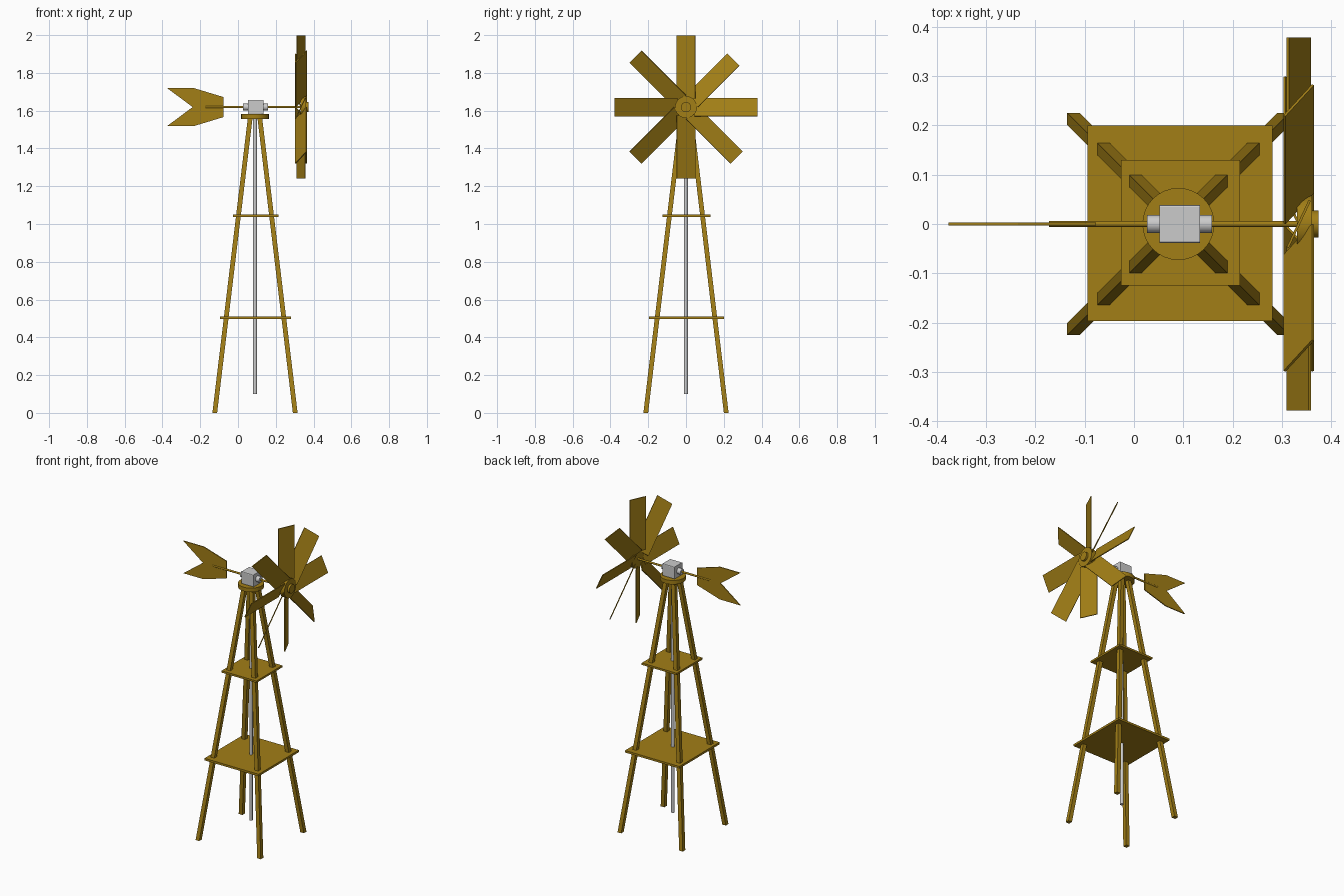
import bpy, bmesh
from math import radians, sin, cos, pi
from mathutils import Matrix, Vector

if "Cube" in bpy.data.objects:
    bpy.data.objects.remove(bpy.data.objects["Cube"])

CX, AXLE_Z = 0.09, 1.619

wood = bpy.data.materials.new("ochre_wood")
wood.diffuse_color = (0.36, 0.21, 0.008, 1)
wood.use_nodes = True
wood.node_tree.nodes["Principled BSDF"].inputs["Base Color"].default_value = wood.diffuse_color


def finish(name, bm, mat=None, smooth=False):
    bmesh.ops.recalc_face_normals(bm, faces=bm.faces)
    me = bpy.data.meshes.new(name)
    bm.to_mesh(me)
    bm.free()
    ob = bpy.data.objects.new(name, me)
    bpy.context.collection.objects.link(ob)
    if mat:
        me.materials.append(mat)
    if smooth:
        bpy.context.view_layer.objects.active = ob
        ob.select_set(True)
        bpy.ops.object.shade_smooth_by_angle(angle=radians(35))
        ob.select_set(False)
    return ob


def box(name, lo, hi, mat=None, bevel=0):
    bm = bmesh.new()
    lo, hi = Vector(lo), Vector(hi)
    bmesh.ops.create_cube(bm, size=1, matrix=Matrix.Translation((lo + hi) / 2) @ Matrix.Diagonal((*(hi - lo), 1)))
    if bevel:
        edges = [e for e in bm.edges if abs(e.verts[0].co.x - e.verts[1].co.x) > 1e-4]
        bmesh.ops.bevel(bm, geom=edges, offset=bevel, segments=2, affect='EDGES', profile=0.5)
    return finish(name, bm, mat)


def rod(name, a, b, r, mat=None, seg=32):
    a, b = Vector(a), Vector(b)
    rot = (b - a).to_track_quat('Z', 'Y').to_matrix().to_4x4()
    bm = bmesh.new()
    bmesh.ops.create_cone(bm, cap_ends=True, segments=seg, radius1=r, radius2=r, depth=(b - a).length,
                          matrix=Matrix.Translation((a + b) / 2) @ rot)
    return finish(name, bm, mat, True)


def x_rod(name, x0, x1, r, mat=None, seg=32):
    return rod(name, (x0, 0, AXLE_Z), (x1, 0, AXLE_Z), r, mat, seg)


# Four leaning square legs
h = 0.0125
for i, (sx, sy) in enumerate([(-1, -1), (1, -1), (1, 1), (-1, 1)]):
    bm = bmesh.new()
    rings = []
    for off, z in ((0.213, 0), (0.025, 1.565)):
        rings.append([bm.verts.new((CX + sx * off + dx * h, sy * off + dy * h, z))
                      for dx, dy in ((-1, -1), (1, -1), (1, 1), (-1, 1))])
    lower, upper = rings
    bm.faces.new(lower)
    bm.faces.new(upper)
    for k in range(4):
        n = (k + 1) % 4
        bm.faces.new((lower[k], lower[n], upper[n], upper[k]))
    finish(f"leg_{i + 1}", bm, wood)

# Platforms, top disc and central pole
box("lower_platform", (-0.094, -0.197, 0.498), (0.281, 0.2, 0.511), wood)
box("upper_platform", (-0.026, -0.125, 1.037), (0.215, 0.13, 1.049), wood)
rod("top_disc", (CX, 0, 1.557), (CX, 0, 1.582), 0.073, wood)
rod("central_pole", (CX, 0, 0.1), (CX, 0, 1.56), 0.01, seg=24)

# Gearbox with a bearing on each side, and the shaft
box("gearbox", (0.052, -0.039, 1.58), (0.134, 0.039, 1.657), bevel=0.005)
x_rod("rear_bearing", 0.026, 0.055, 0.018)
x_rod("front_bearing", 0.131, 0.158, 0.018)
x_rod("shaft", -0.172, 0.365, 0.006, wood, 16)

# Notched tail vane
half = [(-0.077, 0.053), (-0.235, 0.101), (-0.376, 0.101)]
outline = half + [(-0.24, 0)] + [(x, -z) for x, z in reversed(half)]
bm = bmesh.new()
face = bm.faces.new([bm.verts.new((x, -0.003, AXLE_Z + z)) for x, z in outline])
ext = bmesh.ops.extrude_face_region(bm, geom=[face])
bmesh.ops.translate(bm, vec=(0, 0.006, 0), verts=[v for v in ext["geom"] if isinstance(v, bmesh.types.BMVert)])
finish("tail_vane", bm, wood)

# Rotor hub
x_rod("hub_disc", 0.33, 0.361, 0.058, wood, 40)
x_rod("hub_cap", 0.355, 0.374, 0.027, wood, 32)

# Eight pitched blades
for i in range(8):
    diagonal = i % 2
    pitch = radians(33 if diagonal else 25)
    r0, r1 = 0.045, (0.355 if i == 1 else 0.378)
    bm = bmesh.new()
    m = (Matrix.Translation((0.334, 0, AXLE_Z)) @ Matrix.Rotation(-i * pi / 4, 4, 'X')
         @ Matrix.Rotation(-pitch, 4, 'Z') @ Matrix.Translation((0, 0, (r0 + r1) / 2))
         @ Matrix.Diagonal((0.005, 0.106, r1 - r0, 1)))
    bmesh.ops.create_cube(bm, size=1, matrix=m)
    finish(f"blade_{i + 1}", bm, wood)
